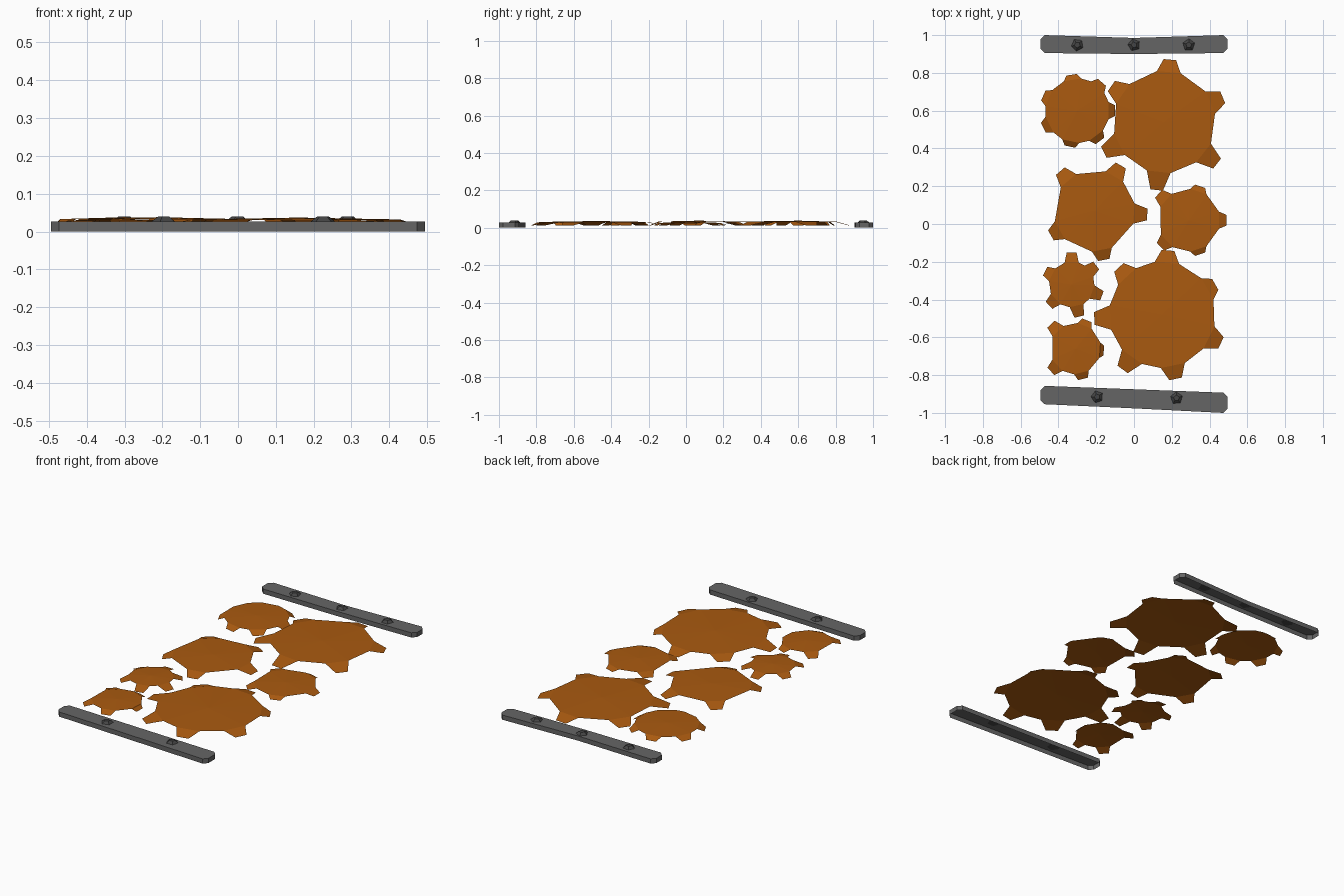
import bpy
import bmesh
from math import atan2, cos, sin
from mathutils import Vector

cube = bpy.data.objects.get("Cube")
if cube:
    bpy.data.objects.remove(cube, do_unlink=True)


def material(name, color):
    mat = bpy.data.materials.new(name)
    mat.use_nodes = True
    mat.diffuse_color = (*color, 1)
    mat.node_tree.nodes["Principled BSDF"].inputs["Base Color"].default_value = (*color, 1)
    return mat


rust = material("rust orange", (0.40, 0.102, 0.005))
grey = material("iron grey", (0.13, 0.13, 0.13))
dark = material("dark iron", (0.06, 0.06, 0.06))


def finish(name, bm, mat):
    mesh = bpy.data.meshes.new(name)
    bm.to_mesh(mesh)
    bm.free()
    mesh.materials.append(mat)
    obj = bpy.data.objects.new(name, mesh)
    bpy.context.collection.objects.link(obj)
    return obj


def patch(name, center, radius, top, tips):
    """Shallow domed sheet with tapered tabs that droop towards the ground."""
    c = Vector(center) / 100
    tips = sorted((Vector(t) / 100 - c for t in tips), key=lambda t: atan2(t.y, t.x))
    bm = bmesh.new()
    hub = bm.verts.new((c.x, c.y, top))
    base_half, tip_half = 0.018 + 0.17 * radius, 0.02 + 0.05 * radius
    bases = []
    for tip in tips:
        out = tip.normalized()
        side = Vector((-out.y, out.x))

        def vert(reach, offset, z):
            p = c + out * reach + side * offset
            return bm.verts.new((p.x, p.y, z))

        right, left = (vert(radius, s * base_half, top - 0.005) for s in (-1, 1))
        end_r, end_l = (vert(tip.length, s * tip_half, 0.013) for s in (-1, 1))
        bm.faces.new((right, end_r, end_l, left))
        bm.faces.new((hub, right, left))
        bases.append((right, left))
    for i, (right, left) in enumerate(bases):
        bm.faces.new((hub, bases[i - 1][1], right))
    finish(name, bm, rust)


def bar(name, stations, height=0.027, cut=0.022):
    """Hollow bar, open below, with clipped corners; stations are (x, low y, high y)."""
    (xl, ll, hl), (xm, lm, hm), (xr, lr, hr) = stations
    outline = [(xl, ll + cut), (xl + cut, ll), (xm, lm), (xr - cut, lr), (xr, lr + cut),
               (xr, hr - cut), (xr - cut, hr), (xm, hm), (xl + cut, hl), (xl, hl - cut)]
    bm = bmesh.new()
    low = [bm.verts.new((x, y, 0)) for x, y in outline]
    high = [bm.verts.new((x, y, height)) for x, y in outline]
    bm.faces.new(high)
    for i in range(len(outline)):
        bm.faces.new((low[i - 1], low[i], high[i], high[i - 1]))
    finish(name, bm, grey)


def bolt(name, x, y, turn):
    """Five-sided bolt head with a small flat top."""
    bm = bmesh.new()
    bmesh.ops.create_cone(bm, cap_ends=True, segments=5, radius1=0.037,
                          radius2=0.016, depth=0.016)
    obj = finish(name, bm, dark)
    obj.location = (x, y, 0.032)
    obj.rotation_euler.z = turn


# Plates: centre, body radius, top height and tab tips (plan in hundredths)
patch("plate_back_right", (-30, 60), 0.165, 0.038,
      [(-33, 79), (-17, 75), (-10, 60), (-18, 44), (-34, 41), (-48, 51), (-48, 68)])
patch("plate_back_left", (16, 54), 0.265, 0.037,
      [(19, 87), (47, 67), (44, 32), (12, 18), (-16, 38), (-12, 73)])
patch("plate_middle_right", (-21, 7), 0.21, 0.038,
      [(-7, 31), (7, 5), (-16, -19), (-44, -6), (-39, 28)])
patch("plate_middle_left", (29, 2), 0.16, 0.031,
      [(35, 20), (49, 2), (35, -16), (14, -12), (13, 16)])
patch("plate_small_inner", (-33, -32), 0.115, 0.034,
      [(-33, -15), (-20, -22), (-17, -38), (-29, -49), (-45, -43), (-47, -25)])
patch("plate_small_outer", (-31, -66), 0.13, 0.034,
      [(-25, -51), (-16, -67), (-27, -82), (-44, -78), (-44, -53)])
patch("plate_front_left", (15, -48), 0.275, 0.036,
      [(18, -14), (43, -32), (46, -63), (22, -82), (-6, -77), (-21, -50), (-8, -23)])

# End bars
bar("back_bar", [(-0.495, 0.905, 1), (0, 0.9, 0.985), (0.495, 0.905, 1)])
bar("front_bar", [(-0.495, -0.954, -0.857), (0, -0.976, -0.875), (0.495, -1, -0.893)])

# Bolt heads
for i, x in enumerate((-0.3, 0, 0.29)):
    bolt(f"back_bolt_{i}", x, 0.948, 0.5 + i)
for i, (x, y) in enumerate(((-0.195, -0.915), (0.225, -0.922))):
    bolt(f"front_bolt_{i}", x, y, 0.3 + i)
